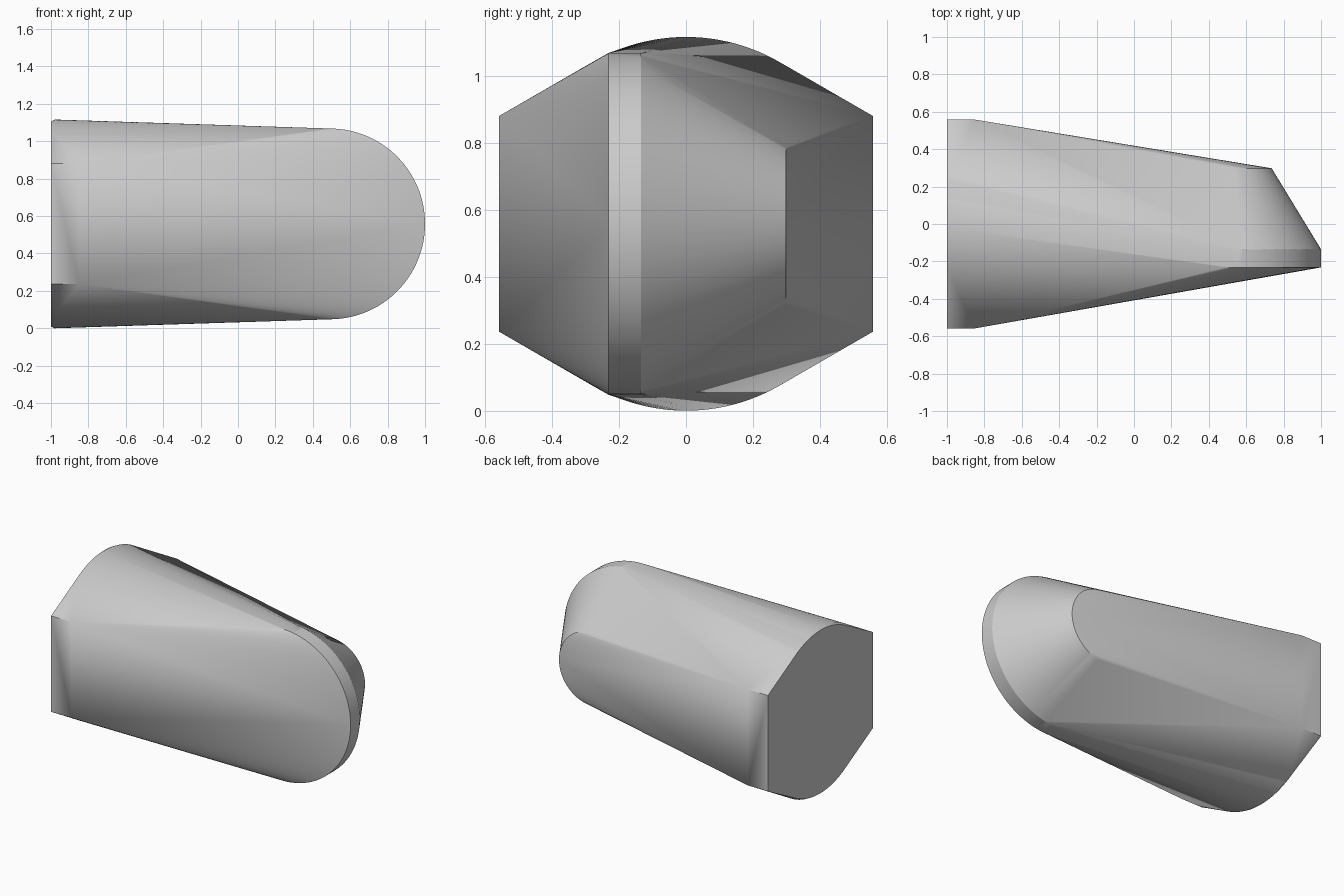
import bpy, bmesh, math

cube = bpy.data.objects.get("Cube")
if cube:
    bpy.data.objects.remove(cube, do_unlink=True)

MID = 0.558           # height of the long axis
R = 0.558             # half width of the hexagonal end
CORNER = R * math.tan(math.radians(30))


def material(name, value):
    mat = bpy.data.materials.new(name)
    mat.use_nodes = True
    colour = (value, value, value, 1)
    mat.diffuse_color = colour
    mat.node_tree.nodes["Principled BSDF"].inputs["Base Color"].default_value = colour
    return mat


def hex_corners(x):
    return [(x, sy * R, MID + sz * CORNER) for sy in (-1, 1) for sz in (-1, 1)]


def end_arcs(x, r, steps=24):
    """Rounded top and bottom of the hexagonal end."""
    pts = []
    for i in range(steps + 1):
        a = math.radians(60 + 60 * i / steps)
        for s in (-1, 1):
            pts.append((x, r * math.cos(a), MID + s * r * math.sin(a)))
    return pts


def nose_arc(y, r, steps=64):
    """Half disc at the nose, facing +x."""
    pts = []
    for i in range(steps + 1):
        a = math.pi * (i / steps - 0.5)
        pts.append((0.49 + r * math.cos(a), y, MID + r * math.sin(a)))
    return pts


# Sections of the body: chamfered hexagonal end, then the conical nose
points = hex_corners(-1) + hex_corners(-0.85)
points += end_arcs(-1, R - 0.01) + end_arcs(-0.98, R)
points += nose_arc(-0.232, 0.51) + nose_arc(-0.135, 0.51) + nose_arc(0.298, 0.246)

# Tapered body wrapped tightly around the sections
bm = bmesh.new()
for p in points:
    bm.verts.new(p)
hull = bmesh.ops.convex_hull(bm, input=bm.verts[:])
loose = {v for v in hull["geom_interior"] + hull["geom_unused"]
         if isinstance(v, bmesh.types.BMVert) and not v.link_faces}
bmesh.ops.delete(bm, geom=list(loose), context="VERTS")
bmesh.ops.dissolve_limit(bm, angle_limit=math.radians(0.1),
                         verts=bm.verts[:], edges=bm.edges[:])
bmesh.ops.recalc_face_normals(bm, faces=bm.faces[:])
mesh = bpy.data.meshes.new("tapered_body")
bm.to_mesh(mesh)
bm.free()

body = bpy.data.objects.new("tapered_body", mesh)
bpy.context.collection.objects.link(body)
mesh.materials.append(material("plain grey", 0.6))

bpy.ops.object.select_all(action="DESELECT")
body.select_set(True)
bpy.context.view_layer.objects.active = body
bpy.ops.object.shade_smooth_by_angle(angle=math.radians(30))
